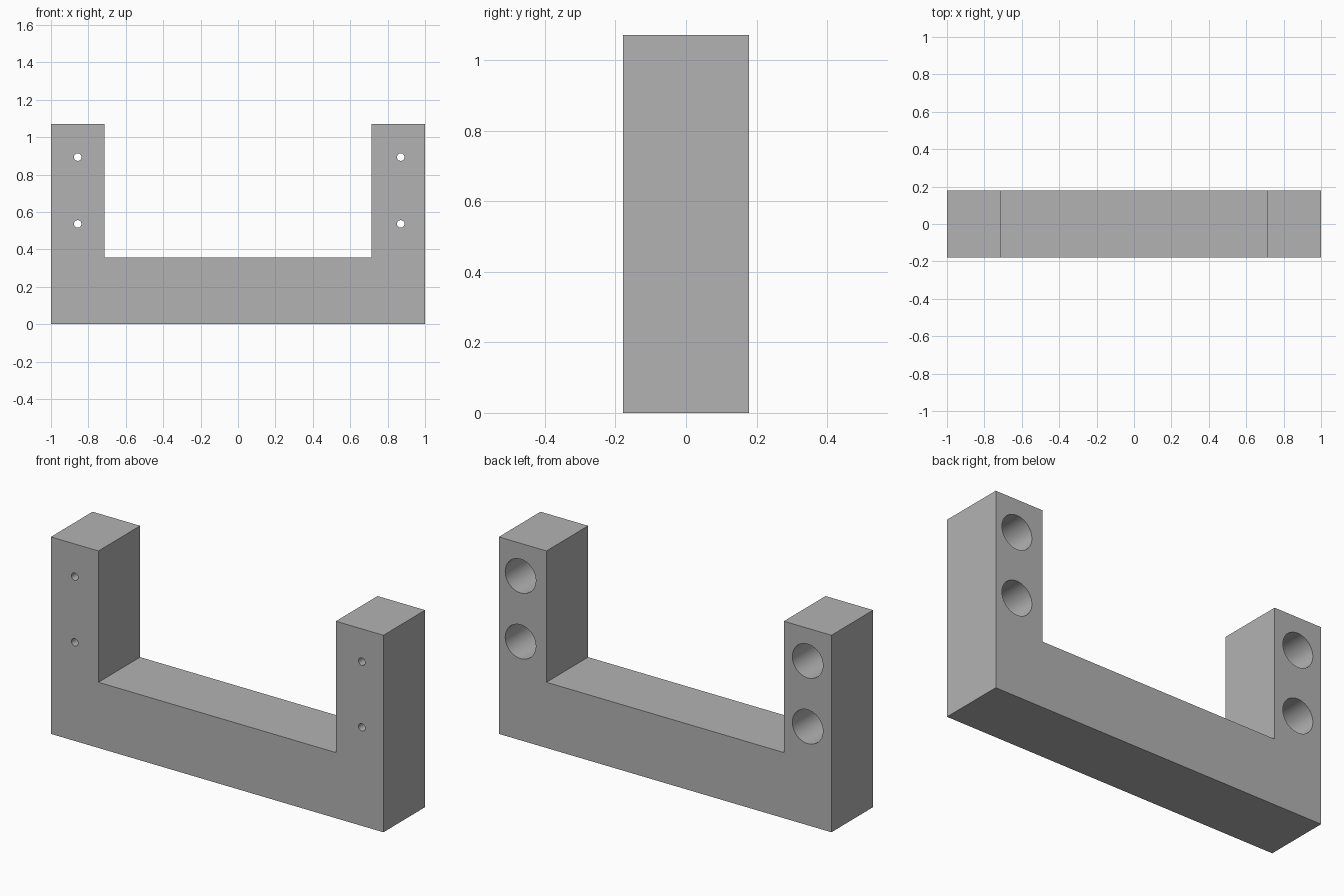
import bpy
import bmesh
import math
from mathutils import Matrix, Vector

if "Cube" in bpy.data.objects:
    bpy.data.objects.remove(bpy.data.objects["Cube"], do_unlink=True)

HALF_DEPTH = 0.179
HEIGHT = 1.071
BASE_TOP = 0.357
POST_INNER = 0.714
FRONT_WALL = 0.071          # material left in front of each counterbore
HOLE_X = (-0.857, 0.87)
HOLE_Z = (0.536, 0.893)

grey = bpy.data.materials.new("plain grey")
grey.use_nodes = True
colour = (0.45, 0.45, 0.45, 1)
grey.diffuse_color = colour
grey.node_tree.nodes["Principled BSDF"].inputs["Base Color"].default_value = colour


def add_object(name, bm):
    bmesh.ops.recalc_face_normals(bm, faces=bm.faces)
    mesh = bpy.data.meshes.new(name)
    bm.to_mesh(mesh)
    bm.free()
    mesh.materials.append(grey)
    obj = bpy.data.objects.new(name, mesh)
    bpy.context.collection.objects.link(obj)
    return obj


def add_cutter(name, radius, y_start, y_end, segments):
    """Cylinders along y, one at every hole position."""
    bm = bmesh.new()
    turn = Matrix.Rotation(math.pi / 2, 4, "X")
    for x in HOLE_X:
        for z in HOLE_Z:
            place = Matrix.Translation((x, (y_start + y_end) / 2, z))
            bmesh.ops.create_cone(bm, cap_ends=True, segments=segments,
                                  radius1=radius, radius2=radius,
                                  depth=y_end - y_start, matrix=place @ turn)
    obj = add_object(name, bm)
    obj.hide_render = True
    return obj


# U-shaped bracket body: outline extruded front to back
half = [(1, 0), (1, HEIGHT), (POST_INNER, HEIGHT), (POST_INNER, BASE_TOP)]
outline = half + [(-x, z) for x, z in reversed(half)]
bm = bmesh.new()
face = bm.faces.new([bm.verts.new((x, -HALF_DEPTH, z)) for x, z in outline])
extruded = bmesh.ops.extrude_face_region(bm, geom=[face], use_keep_orig=True)
moved = [v for v in extruded["geom"] if isinstance(v, bmesh.types.BMVert)]
bmesh.ops.translate(bm, verts=moved, vec=Vector((0, 2 * HALF_DEPTH, 0)))
bracket = add_object("bracket", bm)

# Small screw holes right through, wide counterbores from the back
cutters = [
    add_cutter("screw_hole_cutter", 0.02, -0.3, 0.3, 32),
    add_cutter("counterbore_cutter", 0.092, FRONT_WALL - HALF_DEPTH, 0.3, 64),
]
bpy.ops.object.select_all(action="DESELECT")
bracket.select_set(True)
bpy.context.view_layer.objects.active = bracket
for cutter in cutters:
    cut = bracket.modifiers.new(cutter.name, "BOOLEAN")
    cut.operation = "DIFFERENCE"
    cut.solver = "EXACT"
    cut.object = cutter
    bpy.ops.object.modifier_apply(modifier=cut.name)
    bpy.data.objects.remove(cutter, do_unlink=True)

# Smooth hole walls, crisp edges
bpy.ops.object.shade_smooth_by_angle(angle=math.radians(30))
